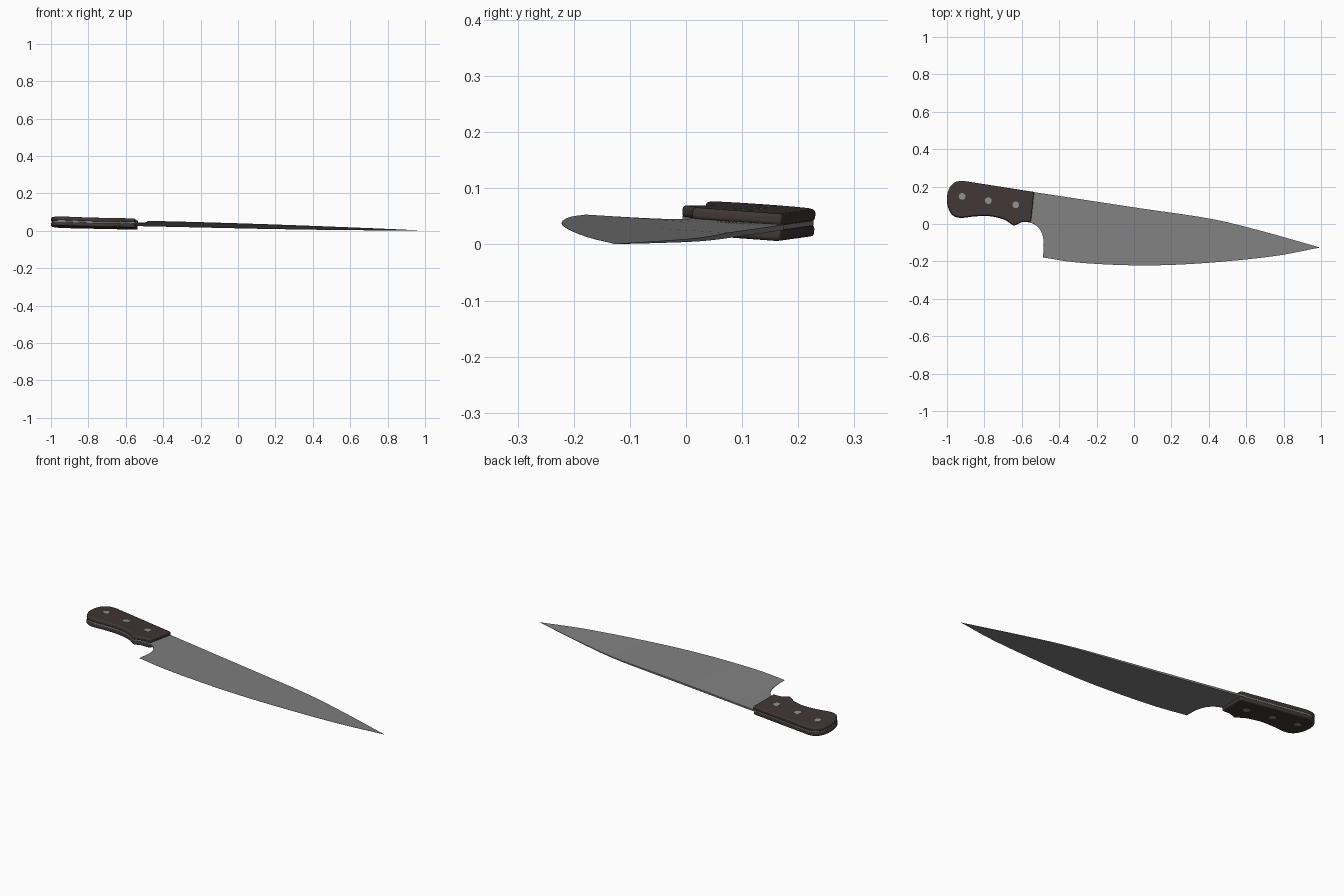
import bpy, bmesh
from mathutils import Matrix, Vector

if "Cube" in bpy.data.objects:
    bpy.data.objects.remove(bpy.data.objects["Cube"])

# the whole knife rests slightly tilted, tip and spine low
TILT = Matrix.Translation((0, 0, 0.0245)) @ \
    Vector((0, 0, 1)).rotation_difference(Vector((0.0325, 0.0702, 1))).to_matrix().to_4x4()


def material(name, rgb):
    m = bpy.data.materials.new(name)
    m.diffuse_color = (*rgb, 1)
    m.use_nodes = True
    m.node_tree.nodes["Principled BSDF"].inputs["Base Color"].default_value = m.diffuse_color
    return m


STEEL = material("blade_steel", (0.215, 0.215, 0.215))
WOOD = material("dark_wood", (0.050, 0.038, 0.036))
RIVET = material("rivet_steel", (0.27, 0.27, 0.27))


def spline(pts, n):
    """Catmull-Rom curve through the points, n steps per span."""
    p = [Vector(q) for q in pts]
    p = [2 * p[0] - p[1]] + p + [2 * p[-1] - p[-2]]
    out = []
    for a, b, c, d in zip(p, p[1:], p[2:], p[3:]):
        for i in range(n):
            t = i / n
            out.append(0.5 * (2 * b + (c - a) * t + (2 * a - 5 * b + 4 * c - d) * t * t
                              + (3 * b - a - 3 * c + d) * t ** 3))
    return out + [p[-2]]


def resample(pts, n):
    """n + 1 evenly spaced points along a polyline."""
    lens = [(b - a).length for a, b in zip(pts, pts[1:])]
    out = []
    for i in range(n + 1):
        s, k = sum(lens) * i / n, 0
        while k < len(lens) - 1 and s > lens[k]:
            s -= lens[k]
            k += 1
        out.append(pts[k].lerp(pts[k + 1], min(1, s / lens[k])))
    return out


def finish(name, bm, mat, bevel=0):
    bmesh.ops.recalc_face_normals(bm, faces=bm.faces)
    me = bpy.data.meshes.new(name)
    bm.to_mesh(me)
    bm.free()
    me.materials.append(mat)
    ob = bpy.data.objects.new(name, me)
    bpy.context.collection.objects.link(ob)
    ob.matrix_world = TILT
    if bevel:
        m = ob.modifiers.new("rounded_edges", 'BEVEL')
        m.width, m.segments = bevel, 3
        m.limit_method, m.angle_limit = 'ANGLE', 1.05
        m.use_clamp_overlap = False
    bpy.ops.object.select_all(action='DESELECT')
    ob.select_set(True)
    bpy.context.view_layer.objects.active = ob
    bpy.ops.object.shade_smooth_by_angle(angle=0.6)
    return ob


def slab(name, outline, z0, z1, mat, bevel=0):
    bm = bmesh.new()
    f = bm.faces.new([bm.verts.new((p[0], p[1], z0)) for p in outline])
    ext = bmesh.ops.extrude_face_region(bm, geom=[f])["geom"]
    bmesh.ops.translate(bm, vec=(0, 0, z1 - z0),
                        verts=[v for v in ext if isinstance(v, bmesh.types.BMVert)])
    return finish(name, bm, mat, bevel)


# blade: wedge between the spine and the heel + cutting edge
spine_pts = [Vector((-0.56, 0.174))] + spline(
    [(-0.535, 0.17), (0.0, 0.089), (0.405, 0.029), (0.675, -0.035), (0.995, -0.125)], 10)
heel = spline([(-0.60, 0.012), (-0.556, 0.007), (-0.522, -0.010), (-0.495, -0.045),
               (-0.483, -0.10), (-0.487, -0.18)], 4)
edge = spline([(-0.487, -0.18), (-0.29, -0.208), (0.03, -0.222), (0.35, -0.211),
               (0.73, -0.174), (0.995, -0.125)], 8)
nh, ne = len(heel) - 1, 48
sp = resample(spine_pts, nh + ne)
k = 8                                   # spine stations facing the heel notch
short = resample(spine_pts, 60)
sp = resample(short[:k + 1], nh) + resample(short[k:], ne)[1:]
low = heel + resample(edge, ne)[1:]
bm = bmesh.new()
rows = []
for i, (s, e) in enumerate(zip(sp, low)):
    hs = 0.0045 * min(1, (1.0 - s.x) / 0.9) + 0.0004
    he = 0.0045 * (1 - i / nh) + 0.0004 if i < nh else 0.0004
    rows.append([bm.verts.new((p.x, p.y, z)) for p, z in
                 ((s, hs), (e, he), (e, -he), (s, -hs))])
for a, b in zip(rows, rows[1:]):
    for j in range(4):
        bm.faces.new((a[j], a[(j + 1) % 4], b[(j + 1) % 4], b[j]))
bm.faces.new(rows[0])
bm.faces.new(rows[-1])
bmesh.ops.remove_doubles(bm, verts=bm.verts, dist=0.0001)
finish("blade", bm, STEEL)

# handle outline: rounded butt, belly, pointed finger guard, straight front
butt = spline([(-0.915, 0.229), (-0.955, 0.223), (-0.985, 0.195), (-0.999, 0.15),
               (-0.997, 0.10), (-0.975, 0.052), (-0.93, 0.033), (-0.85, 0.041),
               (-0.77, 0.042), (-0.70, 0.026), (-0.668, 0.008), (-0.643, -0.010)], 4)
front = [Vector(p) for p in ((-0.60, 0.010), (-0.552, 0.010), (-0.535, 0.170))]
outline = butt + front

# tang, set slightly in from the scales
mid = Vector((-0.77, 0.12))
slab("tang", [mid + (p - mid) * 0.98 for p in outline], -0.0045, 0.0045, STEEL)

# two wooden scales
for name, side in (("upper_scale", 1), ("lower_scale", -1)):
    slab(name, outline, 0.003 * side, 0.0245 * side, WOOD, 0.007)

# three rivets through the handle
for i, (x, y) in enumerate(((-0.92, 0.145), (-0.78, 0.123), (-0.633, 0.10))):
    bm = bmesh.new()
    bmesh.ops.create_cone(bm, cap_ends=True, segments=24, radius1=0.018, radius2=0.018,
                          depth=0.051, matrix=Matrix.Translation((x, y, 0)))
    finish("rivet_%d" % (i + 1), bm, RIVET)
